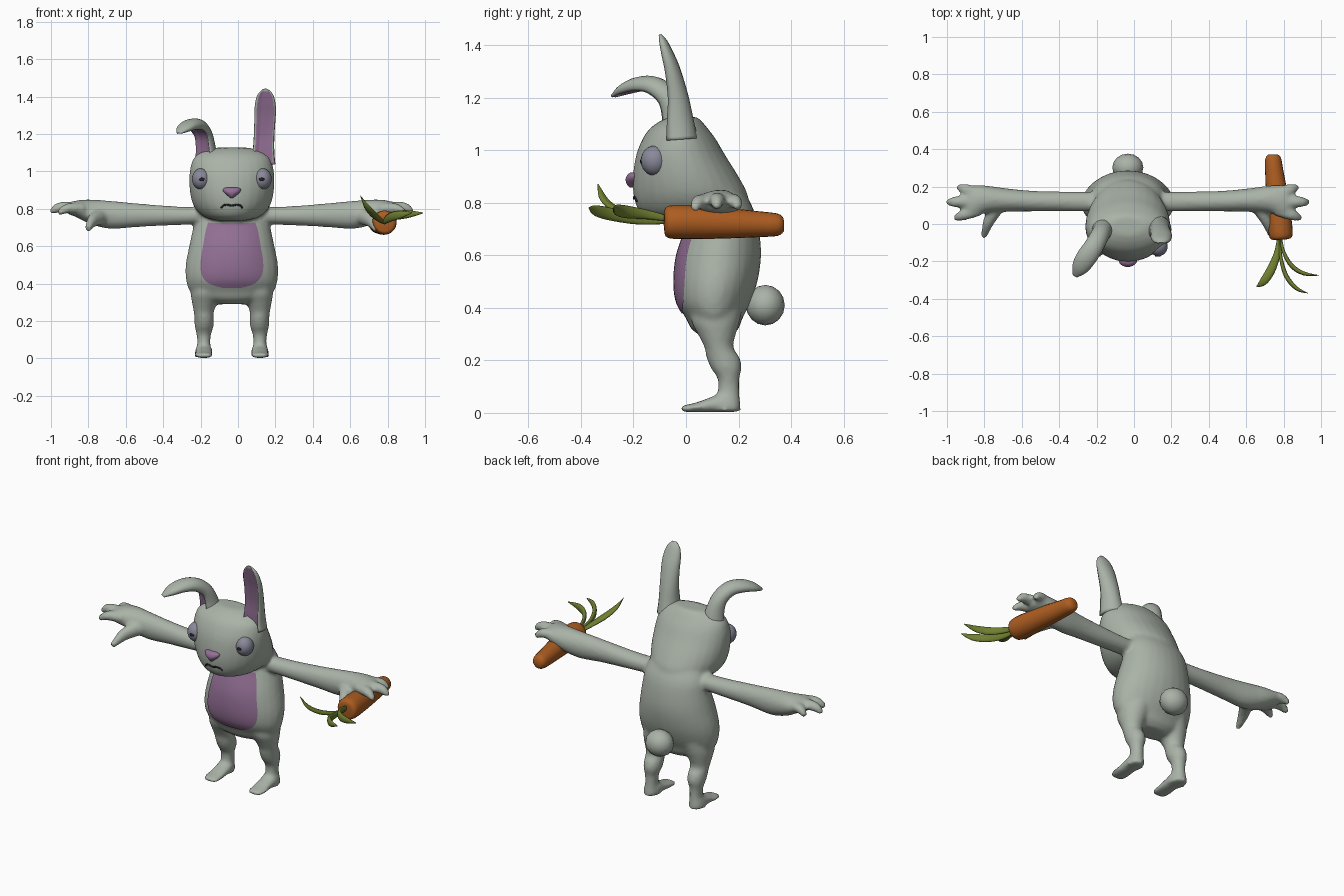
import bpy, bmesh, math
from mathutils import Vector, Matrix
from mathutils.bvhtree import BVHTree

cube = bpy.data.objects.get("Cube")
if cube:
    bpy.data.objects.remove(cube, do_unlink=True)

MID = -0.033  # x of the body's mirror plane
X, Y, Z = Vector((1, 0, 0)), Vector((0, 1, 0)), Vector((0, 0, 1))


def material(name, r, g, b):
    m = bpy.data.materials.new(name)
    m.use_nodes = True
    m.diffuse_color = (r, g, b, 1)
    m.node_tree.nodes["Principled BSDF"].inputs["Base Color"].default_value = (r, g, b, 1)
    return m


FUR = material("grey_green_fur", 0.40, 0.45, 0.39)
PINK = material("mauve_skin", 0.29, 0.16, 0.30)
EYE = material("eye_grey", 0.25, 0.25, 0.32)
DARK = material("dark_line", 0.02, 0.015, 0.025)
ORANGE = material("carrot_orange", 0.42, 0.11, 0.015)
GREEN = material("leaf_green", 0.16, 0.21, 0.03)


def make(name, bm, *mats):
    bmesh.ops.recalc_face_normals(bm, faces=bm.faces)
    for f in bm.faces:
        f.smooth = True
    me = bpy.data.meshes.new(name)
    bm.to_mesh(me)
    bm.free()
    for m in mats:
        me.materials.append(m)
    ob = bpy.data.objects.new(name, me)
    bpy.context.collection.objects.link(ob)
    return ob


def spline(rows, steps=4):
    """Smoothly resample rows of numbers (Catmull-Rom)."""
    out = []
    for i in range(len(rows) - 1):
        a, b, c, d = (rows[max(0, min(len(rows) - 1, i + k))] for k in (-1, 0, 1, 2))
        for s in range(steps):
            t = s / steps
            out.append([q + t / 2 * (r - p + t * (2 * p - 5 * q + 4 * r - w + t * (3 * (q - r) + w - p)))
                        for p, q, r, w in zip(a, b, c, d)])
    return out + [list(rows[-1])]


def tube(bm, rows, hint, axis=None, width=None, sides=20, steps=4, hollow=False):
    """Loft rings (x, y, z, radius_u, radius_v) along a path; hollow dents and recolours the v side."""
    rows = spline(rows, steps)
    pts = [Vector(r[:3]) for r in rows]
    rings = []
    for i, r in enumerate(rows):
        t = axis or (pts[min(i + 1, len(pts) - 1)] - pts[max(i - 1, 0)]).normalized()
        u = width or hint.cross(t).normalized()
        v = u.cross(t) if width else t.cross(u)
        ring = []
        for k in range(sides):
            a = math.tau * k / sides
            c, s = math.cos(a), math.sin(a)
            if hollow and s > 0.6:
                s = 0.3
            ring.append(bm.verts.new(pts[i] + u * (c * r[3]) + v * (s * r[4])))
        rings.append(ring)
    for n, (lo, hi) in enumerate(zip(rings, rings[1:])):
        for k in range(sides):
            j = (k + 1) % sides
            f = bm.faces.new((lo[k], lo[j], hi[j], hi[k]))
            mid = math.sin(math.tau * (k + 0.5) / sides)
            if hollow and mid > 0.68 and n < len(rings) - 3:
                f.material_index = 1
    bm.faces.new(rings[0])
    bm.faces.new(rings[-1])


def stack(bm, rows, x=0):
    """Upright loft from rows (z, half_width, y_front, y_back, x_offset)."""
    tube(bm, [(x + r[4] if len(r) > 4 else x, (r[2] + r[3]) / 2, r[0], r[1], (r[3] - r[2]) / 2)
              for r in rows], Y, axis=Z, sides=28)


def ball(name, mat, centre, radii, segs=24):
    bm = bmesh.new()
    bmesh.ops.create_uvsphere(bm, u_segments=segs, v_segments=segs // 2, radius=1,
                              matrix=Matrix.Translation(centre) @ Matrix.Diagonal((*radii, 1)))
    return make(name, bm, mat)


# Torso and head
bm = bmesh.new()
stack(bm, [(.29, .10, .06, .17), (.32, .18, .02, .20), (.36, .225, 0, .215), (.42, .245, -.035, .245),
           (.5, .247, -.045, .272), (.6, .228, -.035, .286), (.7, .207, 0, .277), (.78, .19, .03, .255),
           (.86, .16, .02, .21)], MID)
stack(bm, [(.735, .06, -.10, .05), (.75, .13, -.155, .14), (.78, .178, -.185, .23), (.83, .21, -.2, .235),
           (.9, .225, -.202, .2), (.98, .227, -.19, .15), (1.04, .217, -.167, .115),
           (1.08, .197, -.14, .085), (1.11, .15, -.1, .06), (1.127, .09, -.06, .04)], MID)

# Legs, feet, arms and hands, once per side
leg = [(.42, .09, .02, .22, .12), (.35, .085, .02, .205, .135), (.3, .068, .045, .19, .145),
       (.25, .054, .07, .18, .15), (.21, .052, .078, .205, .148), (.17, .05, .095, .212, .148),
       (.13, .039, .12, .203, .15), (.08, .035, .12, .203, .15), (.04, .043, .1, .207, .153),
       (.006, .046, .09, .21, .153)]
foot = [(.153, .2, .025, .03, .022), (.15, .15, .04, .046, .038), (.15, .1, .032, .047, .03),
        (.15, .04, .021, .05, .019), (.15, 0, .017, .047, .014), (.15, -.02, .016, .032, .011)]
arm = [(.15, .118, .765, .045, .052), (.3, .12, .763, .05, .053), (.5, .122, .766, .063, .055),
       (.65, .128, .768, .075, .063), (.76, .132, .785, .065, .074), (.83, .12, .8, .045, .087),
       (.87, .115, .8, .03, .08)]
digits = [[(.80, .165, .805, .033, .03), (.87, .185, .805, .03, .027), (.91, .2, .78, .014, .014)],
          [(.82, .12, .805, .033, .032), (.92, .118, .808, .03, .028), (.968, .117, .78, .014, .014)],
          [(.80, .075, .8, .033, .032), (.88, .048, .802, .03, .027), (.928, .03, .775, .014, .014)],
          [(.70, .09, .76, .04, .045), (.745, .01, .735, .03, .036), (.77, -.07, .69, .015, .016)]]
for side in (-1, 1):
    def mirrored(rows):
        return [(side * r[0] + MID, *r[1:]) for r in rows]
    stack(bm, [(*r[:4], side * r[4]) for r in leg], MID)
    tube(bm, mirrored(foot), Z, axis=-Y)
    tube(bm, mirrored(arm), Y, axis=X * side)
    for digit in digits:
        tube(bm, mirrored(digit), Z, sides=14)

# Fuse the body into one soft skin
body = make("body", bm, FUR)
fuse = body.modifiers.new("fuse", "REMESH")
fuse.mode, fuse.voxel_size, fuse.use_smooth_shade = "VOXEL", 0.011, True
relax = body.modifiers.new("relax", "SMOOTH")
relax.factor, relax.iterations = 0.5, 5
bpy.context.view_layer.update()
skin = BVHTree.FromObject(body, bpy.context.evaluated_depsgraph_get())


def on_skin(x, z, start, lift):
    """Point on the front of the skin, lifted slightly off it."""
    hit, normal, *_ = skin.ray_cast(Vector((x, start, z)), Y)
    return hit + normal * lift if hit else Vector((x, 0, z))


# Belly patch
bm = bmesh.new()
cols = 16
grid = [[bm.verts.new(on_skin(MID + w * (2 * c / cols - 1), z, -.085, .004)) for c in range(cols + 1)]
        for z, w in spline([(.725, .125), (.68, .138), (.6, .152), (.52, .165), (.46, .163), (.42, .143),
                            (.395, .105), (.38, .05)])]
for lo, hi in zip(grid, grid[1:]):
    for c in range(cols):
        bm.faces.new((lo[c], lo[c + 1], hi[c + 1], hi[c]))
patch = make("belly_patch", bm, PINK)
if sum(p.normal.y for p in patch.data.polygons) > 0:
    patch.data.flip_normals()

# Upright left ear and folded right ear
bm = bmesh.new()
tube(bm, [(.13, -.03, 1.04, .07, .075), (.136, -.035, 1.11, .058, .065), (.14, -.04, 1.2, .055, .05),
          (.145, -.058, 1.3, .057, .038), (.146, -.075, 1.36, .055, .03), (.146, -.09, 1.41, .042, .02),
          (.146, -.1, 1.44, .015, .007)], None, width=X, hollow=True)
make("left_ear", bm, FUR, PINK)
bm = bmesh.new()
tube(bm, [(-.165, -.03, 1.03, .065, .07), (-.172, -.04, 1.12, .052, .058), (-.185, -.065, 1.195, .05, .045),
          (-.215, -.12, 1.24, .052, .04), (-.255, -.18, 1.245, .054, .034), (-.29, -.235, 1.228, .044, .024),
          (-.315, -.277, 1.205, .015, .008)], None, width=Vector((.85, -.53, 0)).normalized(), hollow=True)
make("right_ear", bm, FUR, PINK)

# Eyes with pupils
for side, label in ((-1, "right"), (1, "left")):
    ball(label + "_eye", EYE, (MID + side * .163, -.12, .96), (.05, .052, .057))
    ball(label + "_pupil", DARK, (MID + side * .16, -.171, .958), (.015, .004, .009), 12)

# Nose and mouth
bm = bmesh.new()
stack(bm, [(.915, .03, -.212, -.18), (.905, .048, -.224, -.17), (.888, .042, -.23, -.17),
           (.87, .022, -.225, -.17), (.858, .008, -.215, -.18)], MID)
make("nose", bm, PINK)
bm = bmesh.new()
tube(bm, [(*on_skin(MID + x, z, -1, .001), .005, .005) for x, z in
          ((-.056, .806), (-.045, .818), (-.025, .822), (0, .817), (.025, .822), (.045, .818), (.056, .806))],
     Z, sides=8)
make("mouth", bm, DARK)

# Tail
ball("tail", FUR, (MID, .302, .41), (.083, .074, .077), 16)

# Carrot and its leaves
bm = bmesh.new()
tube(bm, [(x, y, z, r, r) for x, y, z, r in
          ((.787, -.083, .727, .035), (.786, -.07, .727, .06), (.78, 0, .726, .065), (.765, .15, .722, .058),
           (.75, .28, .718, .049), (.744, .35, .716, .042), (.743, .372, .716, .025))], Z)
make("carrot", bm, ORANGE)
leaves = [([(.777, -.07, .725), (.765, -.16, .735), (.73, -.25, .765), (.69, -.31, .81), (.655, -.335, .87)], .024, .012),
          ([(.78, -.07, .73), (.785, -.18, .735), (.815, -.28, .755), (.87, -.345, .77), (.93, -.37, .78)], .012, .024),
          ([(.785, -.07, .74), (.8, -.15, .755), (.845, -.225, .765), (.91, -.265, .772), (.99, -.275, .778)], .012, .024)]
for n, (path, ru, rv) in enumerate(leaves):
    bm = bmesh.new()
    tube(bm, [(*p, ru * s, rv * s) for p, s in zip(path, (.45, .75, 1, .85, .1))], Z, sides=12)
    make("carrot_leaf_%d" % (n + 1), bm, GREEN)
